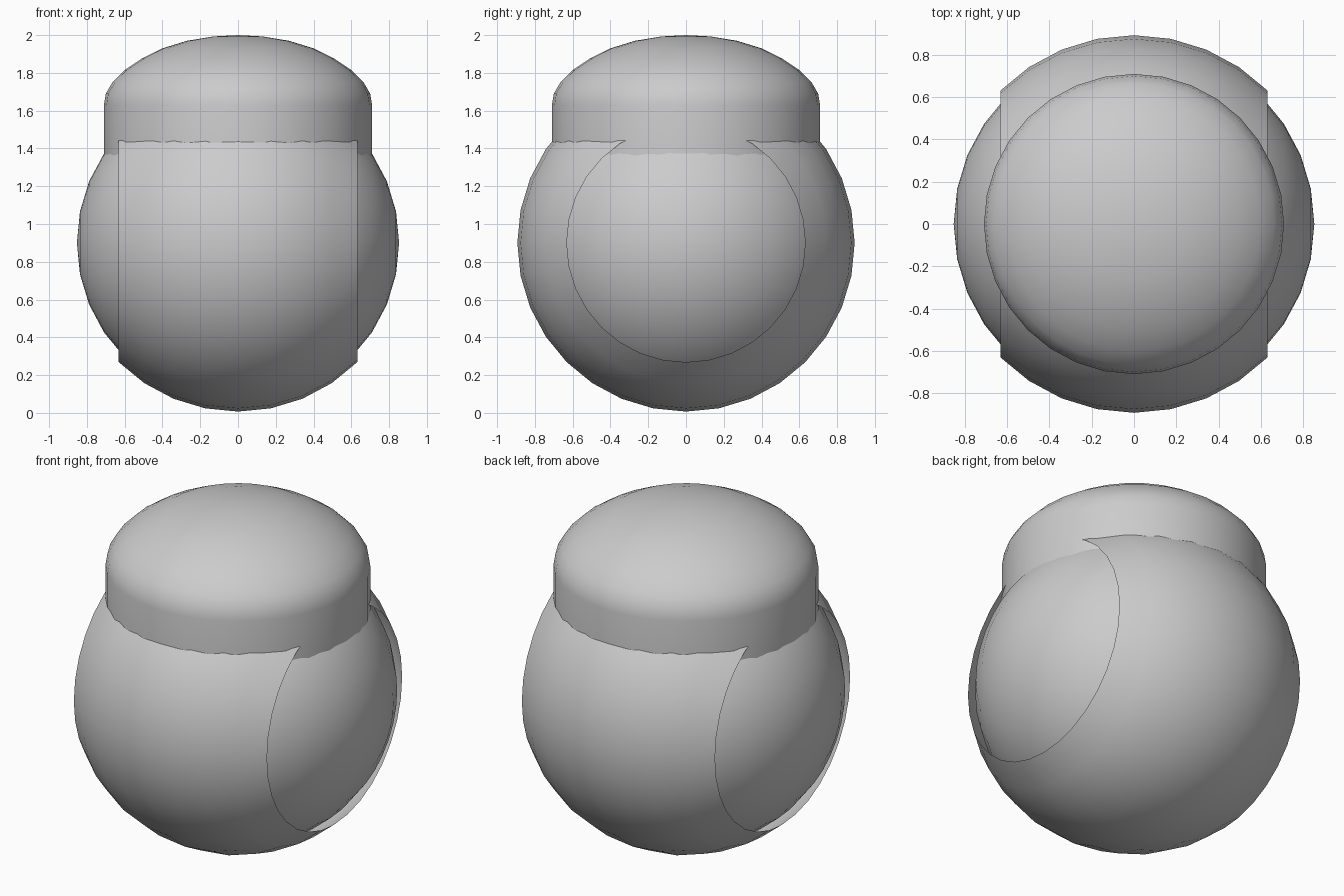
import bpy
import bmesh
import math
from mathutils import Matrix

cube = bpy.data.objects.get("Cube")
if cube:
    bpy.data.objects.remove(cube, do_unlink=True)

grey = bpy.data.materials.new("light grey")
grey.use_nodes = True
GREY = (0.6, 0.6, 0.6, 1)
grey.diffuse_color = GREY
grey.node_tree.nodes["Principled BSDF"].inputs["Base Color"].default_value = GREY

CENTRE = 0.9
SEGMENTS = 32


def finish(bm, name, z=0.0):
    """Turn a bmesh into a smooth shaded object."""
    mesh = bpy.data.meshes.new(name)
    bm.to_mesh(mesh)
    bm.free()
    mesh.materials.append(grey)
    obj = bpy.data.objects.new(name, mesh)
    obj.location.z = z
    bpy.context.collection.objects.link(obj)
    bpy.ops.object.select_all(action='DESELECT')
    obj.select_set(True)
    bpy.context.view_layer.objects.active = obj
    bpy.ops.object.shade_smooth_by_angle(angle=math.radians(35))
    return obj


def ball(radius):
    """Sphere with its poles on the x axis."""
    bm = bmesh.new()
    bmesh.ops.create_uvsphere(bm, u_segments=SEGMENTS, v_segments=SEGMENTS // 2,
                              radius=radius, matrix=Matrix.Rotation(math.pi / 2, 4, 'Y'))
    return bm


# Inner ball
finish(ball(0.853), "inner_ball", CENTRE)

# Open outer band: a larger ball without its two side caps
band = ball(0.893)
limit = 0.893 * math.cos(math.pi / 4) + 0.001
caps = [v for v in band.verts if abs(v.co.x) > limit]
bmesh.ops.delete(band, geom=caps, context='VERTS')
finish(band, "outer_band", CENTRE)

# Domed lid: a lathed profile of radius and height
profile = [(0.71, 1.3), (0.71, 1.63), (0.7, 1.69), (0.665, 1.75), (0.6, 1.815),
           (0.51, 1.875), (0.4, 1.93), (0.27, 1.97), (0.13, 1.993), (0, 2)]
lid = bmesh.new()
verts = [lid.verts.new((r, 0, z)) for r, z in profile]
edges = [lid.edges.new(pair) for pair in zip(verts, verts[1:])]
bmesh.ops.spin(lid, geom=verts + edges, cent=(0, 0, 0), axis=(0, 0, 1),
               angle=2 * math.pi, steps=SEGMENTS)
bmesh.ops.remove_doubles(lid, verts=lid.verts, dist=0.0005)
bmesh.ops.recalc_face_normals(lid, faces=lid.faces)
finish(lid, "domed_lid")
